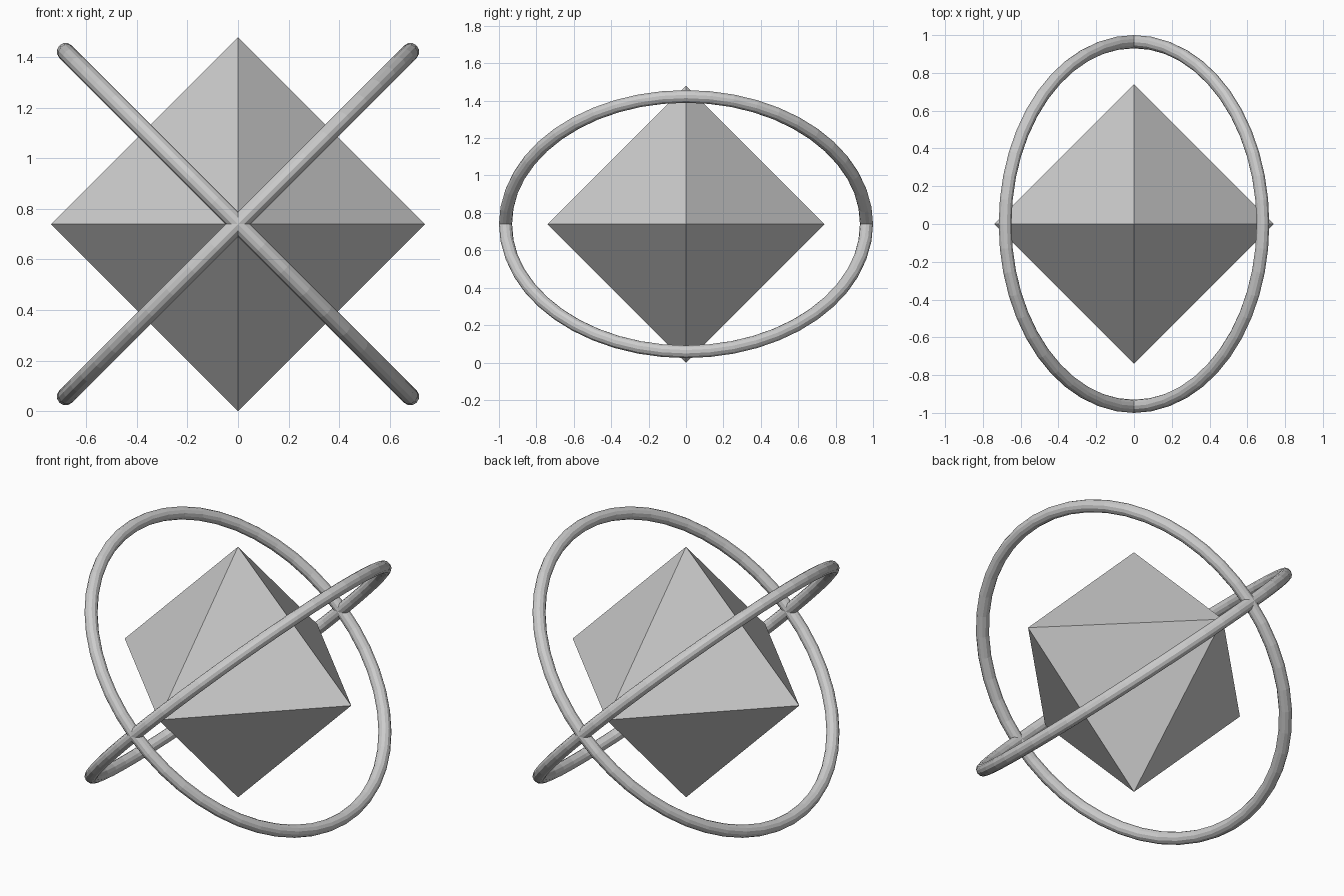
import bpy, bmesh
from math import radians
from mathutils import Vector

if "Cube" in bpy.data.objects:
    bpy.data.objects.remove(bpy.data.objects["Cube"])

R = 0.74          # octahedron radius, also its centre height
MAJOR, MINOR = 0.965, 0.035

# Central octahedron: hull of the six axis points
bm = bmesh.new()
for axis in range(3):
    for sign in (-1, 1):
        p = Vector((0, 0, 0))
        p[axis] = sign * R
        bm.verts.new(p)
bmesh.ops.convex_hull(bm, input=bm.verts)
bmesh.ops.recalc_face_normals(bm, faces=bm.faces)
mesh = bpy.data.meshes.new("crystal")
bm.to_mesh(mesh)
bm.free()
crystal = bpy.data.objects.new("crystal", mesh)
crystal.location.z = R
bpy.context.collection.objects.link(crystal)

# Two crossed rings, tilted about the y axis
for name, tilt in (("ring_left", 45), ("ring_right", -45)):
    bpy.ops.mesh.primitive_torus_add(
        major_segments=48, minor_segments=12,
        major_radius=MAJOR, minor_radius=MINOR,
        location=(0, 0, R), rotation=(0, radians(tilt), 0))
    bpy.context.object.name = name
